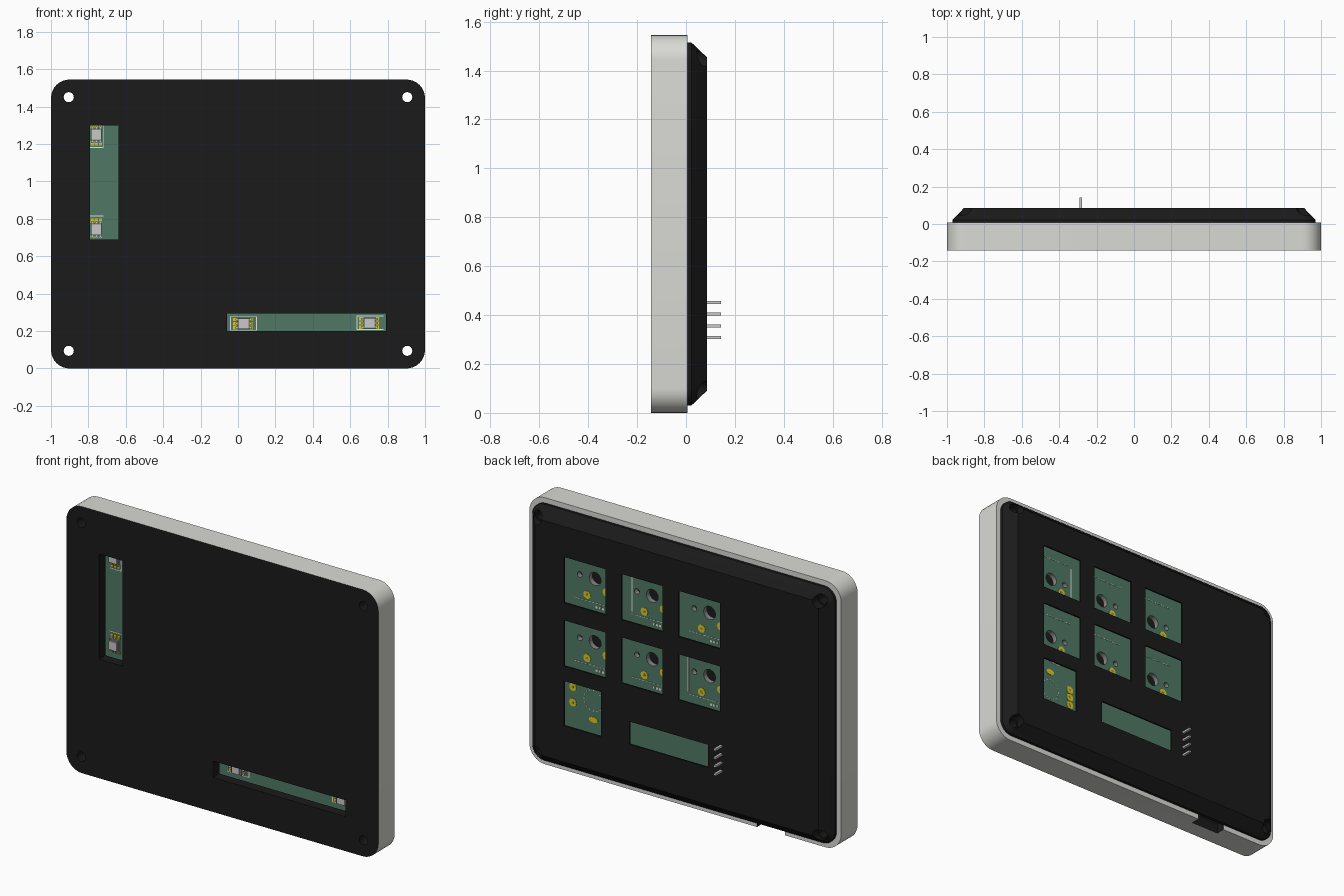
import bpy, bmesh, math
from mathutils import Matrix, Vector

if "Cube" in bpy.data.objects:
    bpy.data.objects.remove(bpy.data.objects["Cube"], do_unlink=True)


def material(name, r, g, b):
    m = bpy.data.materials.new(name)
    m.use_nodes = True
    m.diffuse_color = (r, g, b, 1)
    bsdf = next(n for n in m.node_tree.nodes if n.type == 'BSDF_PRINCIPLED')
    bsdf.inputs["Base Color"].default_value = (r, g, b, 1)
    bsdf.inputs["Roughness"].default_value = 0.7
    return m


GREY = material("case_grey", .70, .70, .67)
BLACK = material("matte_black", .0105, .0105, .0105)
GREEN = material("board_green", .08, .19, .13)
HOLE = material("hole_grey", .25, .25, .25)
GOLD = material("contact_gold", .72, .6, .01)
WHITE = material("print_white", .8, .82, .76)
METAL = material("metal_light", .58, .58, .58)

MID, HX, HZ, R = .7725, 1.0, .7725, .1
BACK, FRONT = -.01, -.04      # two surfaces of the circuit board


def finish(bm, name, *mats):
    bmesh.ops.recalc_face_normals(bm, faces=bm.faces)
    me = bpy.data.meshes.new(name)
    bm.to_mesh(me)
    bm.free()
    for m in mats:
        me.materials.append(m)
    ob = bpy.data.objects.new(name, me)
    bpy.context.collection.objects.link(ob)
    return ob


def add_box(bm, x0, x1, y0, y1, z0, z1):
    c = Vector(((x0 + x1) / 2, (y0 + y1) / 2, (z0 + z1) / 2))
    s = Matrix.Diagonal((x1 - x0, y1 - y0, z1 - z0, 1))
    bmesh.ops.create_cube(bm, size=1, matrix=Matrix.Translation(c) @ s)


def box(name, mat, *ext):
    bm = bmesh.new()
    add_box(bm, *ext)
    return finish(bm, name, mat)


def add_disc(bm, x, z, r, y0, y1, seg=24, stretch=1):
    m = Matrix.Translation((x, (y0 + y1) / 2, z)) @ Matrix.Diagonal((stretch, 1, 1, 1))
    bmesh.ops.create_cone(bm, cap_ends=True, segments=seg, radius1=r, radius2=r,
                          depth=y1 - y0, matrix=m @ Matrix.Rotation(math.pi / 2, 4, 'X'))


def disc(name, mat, *args, **kw):
    bm = bmesh.new()
    add_disc(bm, *args, **kw)
    return finish(bm, name, mat)


def rounded_slab(name, sections, *mats):
    """Rounded rectangle lofted along y through (y, inset) sections."""
    bm = bmesh.new()
    loops = []
    for y, inset in sections:
        r = R - inset * .8
        loop = []
        for k, (sx, sz) in enumerate(((1, 1), (-1, 1), (-1, -1), (1, -1))):
            for i in range(9):
                a = math.pi / 2 * (k + i / 8)
                loop.append(bm.verts.new((sx * (HX - inset - r) + r * math.cos(a), y,
                                          MID + sz * (HZ - inset - r) + r * math.sin(a))))
        loops.append(loop)
    for a, b in zip(loops, loops[1:]):
        for i in range(len(a)):
            j = (i + 1) % len(a)
            bm.faces.new((a[i], a[j], b[j], b[i]))
    bm.faces.new(loops[0])
    bm.faces.new(loops[-1])
    return finish(bm, name, *mats)


def cut(target, cutters):
    bpy.context.view_layer.objects.active = target
    for c in cutters:
        c.hide_render = True
        mod = target.modifiers.new("cut", 'BOOLEAN')
        mod.operation, mod.solver, mod.object = 'DIFFERENCE', 'EXACT', c
        bpy.ops.object.modifier_apply(modifier=mod.name)
        bpy.data.objects.remove(c, do_unlink=True)


def smooth(ob):
    bpy.ops.object.select_all(action='DESELECT')
    ob.select_set(True)
    bpy.context.view_layer.objects.active = ob
    bpy.ops.object.shade_smooth_by_angle(angle=math.radians(25))


corners = [(sx * .905, MID + sz * .678) for sx in (-1, 1) for sz in (-1, 1)]
slots = [(-.79, -.64, .69, 1.30), (-.06, .79, .20, .295)]

# Hollow case: grey outer wall and rear rim, black elsewhere
case = rounded_slab("case", [(-.143, 0), (.007, 0)], GREY, BLACK)
cut(case, [box("cavity", BLACK, -.85, .85, -.085, .1, .06, 1.485)]
    + [disc("cutter", BLACK, x, z, .027, -.3, .3) for x, z in corners]
    + [box("cutter", BLACK, x0, x1, -.2, -.06, z0, z1) for x0, x1, z0, z1 in slots]
    + [box("port_cutter", BLACK, -.64, -.46, -.045, .02, -.05, .07)])
for p in case.data.polygons:
    c = p.center
    qx, qz = abs(c.x) - HX + R, abs(c.z - MID) - HZ + R
    edge = math.hypot(max(qx, 0), max(qz, 0)) + min(max(qx, qz), 0) - R
    rim = p.normal.y > .5 and c.y > 0
    wall = abs(p.normal.y) < .5 and edge > -.004
    p.material_index = 0 if rim or wall else 1
smooth(case)

# Thin rear lid with bevelled edge, windows and screw recesses
lid = rounded_slab("rear_lid", [(.004, .03), (.022, .03), (.085, .09)], BLACK)
key_x, key_z, size = (.59, .223, -.144), (1.146, .779), .265
windows = [(x - size / 2, x + size / 2, z - size / 2, z + size / 2)
           for x in key_x for z in key_z]
windows += [(.486, .722, .30, .56), (-.20, .302, .305, .437)]
cut(lid, [box("hollow", BLACK, -.85, .85, -.1, .075, .13, 1.415)]
    + [disc("cutter", BLACK, x, z, .027, -.3, .3) for x, z in corners]
    + [disc("cutter", BLACK, x, z, .036, .035, .3) for x, z in corners]
    + [box("cutter", BLACK, x0, x1, .04, .2, z0, z1) for x0, x1, z0, z1 in windows])
smooth(lid)

# Circuit board inside, with switch holes
board = box("circuit_board", GREEN, -.84, .84, FRONT, BACK, .08, 1.465)
board.data.materials.append(HOLE)
sites = [(x, z) for x in key_x for z in key_z]
cut(board, [disc("cutter", HOLE, x, z + .004, .038, -.1, .1) for x, z in sites]
    + [disc("cutter", HOLE, x + s * .098, z + .004, .016, -.1, .1, seg=16)
       for x, z in sites for s in (-1, 1)])
for p in board.data.polygons:
    p.material_index = 1 if abs(p.normal.y) < .5 else 0

# Gold contacts with dark centres
knob_x, knob_z = .6, .443
contacts = [(x + dx, z + dz) for x, z in sites for dx, dz in ((.05, -.1), (-.073, -.055))]
contacts += [(knob_x + .131, knob_z + s * .045) for s in (-1, 1)]
contacts += [(knob_x - .143, knob_z + s * .048) for s in (-1, 0, 1)]
gold, centres = bmesh.new(), bmesh.new()
for x, z in contacts:
    add_disc(gold, x, z, .023, BACK, BACK + .003, seg=16)
    add_disc(centres, x, z, .008, BACK, BACK + .004, seg=8)
for s in (-1, 1):
    add_disc(gold, knob_x, knob_z + s * .111, .017, BACK, BACK + .003, seg=16, stretch=1.7)
finish(gold, "key_contacts", GOLD)
finish(centres, "contact_centres", HOLE)

# Printed dashes, labels and lines on the board
ink = bmesh.new()
for x, z in sites:
    for i in range(12):
        a = x - .135 + i * .023
        for v in (z - .134, z + .134):
            add_box(ink, a, a + .013, BACK, BACK + .002, v - .002, v + .002)
    for i in range(3):
        a = x - .005 - i * .02
        add_box(ink, a - .012, a, BACK, BACK + .002, z - .163, z - .15)
for (x, z), dx in ((sites[0], -.141), (sites[2], .13), (sites[5], .136)):
    add_box(ink, x + dx - .003, x + dx + .003, BACK, BACK + .002, z - .12, z + .12)
for i in range(16):
    a = i * math.pi / 8
    add_disc(ink, knob_x + .06 * math.cos(a), knob_z + .06 * math.sin(a), .004,
             BACK, BACK + .002, seg=6)
finish(ink, "board_print", WHITE)

# Header pins at the back
pins = bmesh.new()
for i in range(4):
    z = .308 + i * .048
    add_box(pins, -.292, -.278, BACK, .143, z - .006, z + .006)
finish(pins, "header_pins", METAL)


def light(name, x, z, upright, gold_side, lines):
    """Small lamp with six feet, gold pads and printed lines (u along, v across)."""
    def part(bm, u0, u1, v0, v1, h):
        ext = (x + v0, x + v1, z - u1, z - u0) if upright else (x + u0, x + u1, z + v0, z + v1)
        add_box(bm, ext[0], ext[1], FRONT - h, FRONT, ext[2], ext[3])
    body, lens, pads, feet, marks = (bmesh.new() for _ in range(5))
    part(body, -.033, .033, -.028, .028, .02)
    part(lens, -.025, .025, -.025, .025, .028)
    for v in (-.022, 0, .022):
        for s in (-1, 1):
            reach = .058 if s == gold_side else .048
            part(pads, *sorted((s * .033, s * reach)), v - .009, v + .009, .003)
            part(feet, *sorted((s * .033, s * .044)), v - .006, v + .006, .012)
    for line in lines:
        part(marks, *line, .002)
    finish(body, name + "_body", HOLE)
    finish(lens, name + "_lens", METAL)
    finish(pads, name + "_pads", GOLD)
    finish(feet, name + "_feet", METAL)
    finish(marks, name + "_print", WHITE)


top, low = (-.072, .072, .034, .039), (-.072, .072, -.038, -.033)
end, start = (.067, .072, -.038, .039), (-.072, -.067, -.038, .039)
light("side_upper_light", -.757, 1.25, True, 1, [top, end])
light("side_lower_light", -.757, .745, True, -1, [start])
light("lower_inner_light", .03, .24, False, -1, [top, low, end, start])
light("lower_outer_light", .705, .243, False, -1, [top, low, start])
